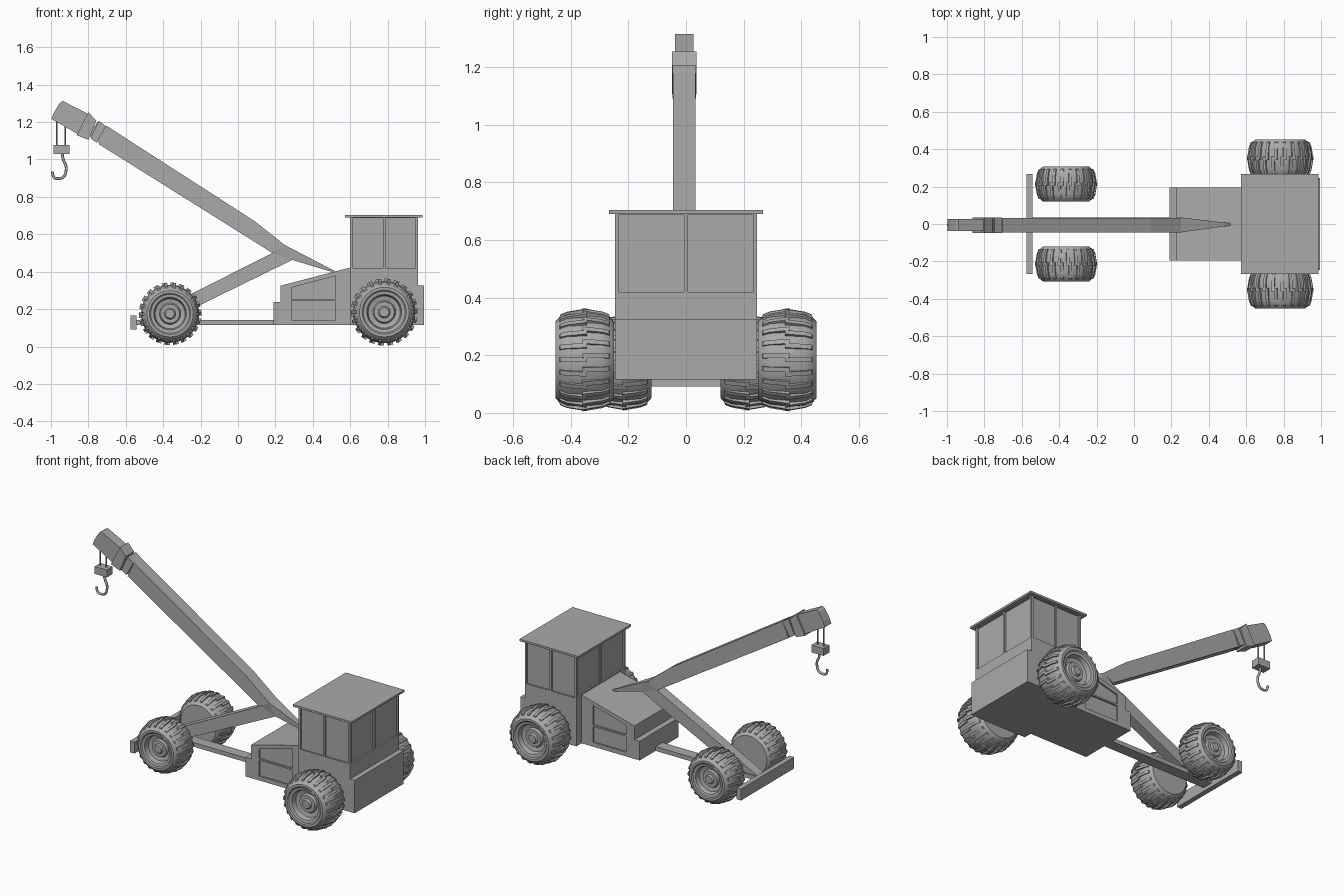
import bpy, bmesh, math

if "Cube" in bpy.data.objects:
    bpy.data.objects.remove(bpy.data.objects["Cube"])

grey = bpy.data.materials.new("plain_grey")
grey.diffuse_color = (0.4, 0.4, 0.4, 1)
grey.use_nodes = True
grey.node_tree.nodes["Principled BSDF"].inputs["Base Color"].default_value = grey.diffuse_color


def finish(bm, name, smooth=False):
    """Turn a bmesh into a named object."""
    bmesh.ops.recalc_face_normals(bm, faces=bm.faces)
    me = bpy.data.meshes.new(name)
    bm.to_mesh(me)
    bm.free()
    me.materials.append(grey)
    ob = bpy.data.objects.new(name, me)
    bpy.context.collection.objects.link(ob)
    if smooth:
        bpy.ops.object.select_all(action='DESELECT')
        ob.select_set(True)
        bpy.context.view_layer.objects.active = ob
        bpy.ops.object.shade_smooth_by_angle(angle=math.radians(30))
    return ob


def add_prism(bm, pts, y0, y1):
    """Extrude an (x, z) outline from y0 to y1."""
    a = [bm.verts.new((x, y0, z)) for x, z in pts]
    b = [bm.verts.new((x, y1, z)) for x, z in pts]
    n = len(pts)
    bm.faces.new(a)
    bm.faces.new(b[::-1])
    for i in range(n):
        j = (i + 1) % n
        bm.faces.new((a[i], b[i], b[j], a[j]))


def rect(x0, x1, z0, z1):
    return [(x0, z0), (x1, z0), (x1, z1), (x0, z1)]


def prism(name, pts, y0, y1):
    bm = bmesh.new()
    add_prism(bm, pts, y0, y1)
    return finish(bm, name)


def cut(target, name, parts):
    """Recess panels into a body."""
    bm = bmesh.new()
    for pts, y0, y1 in parts:
        add_prism(bm, pts, y0, y1)
    cutter = finish(bm, name)
    cutter.hide_render = True
    cutter.hide_set(True)
    cutter.display_type = 'WIRE'
    mod = target.modifiers.new("recess", 'BOOLEAN')
    mod.operation = 'DIFFERENCE'
    mod.solver = 'EXACT'
    mod.object = cutter


# Lower body, cab and roof
prism("rear_body", rect(0.60, 0.995, 0.115, 0.325), -0.247, 0.247)
cab = prism("cab", rect(0.60, 0.963, 0.30, 0.692), -0.247, 0.247)
prism("roof", rect(0.573, 0.987, 0.69, 0.703), -0.267, 0.267)

# Cab windows: two panes on each of the four sides
panes = []
for s in (-1, 1):
    for x0, x1 in ((0.614, 0.776), (0.788, 0.95)):
        y = sorted((s * 0.237, s * 0.27))
        panes.append((rect(x0, x1, 0.42, 0.686), *y))
    y = sorted((s * 0.007, s * 0.234))
    panes.append((rect(0.57, 0.61, 0.43, 0.686), *y))
    panes.append((rect(0.953, 1.0, 0.42, 0.686), *y))
cut(cab, "window_cutter", panes)

# Hood with stepped nose and recessed side panels
hood = prism("hood", [(0.19, 0.115), (0.61, 0.115), (0.61, 0.425), (0.227, 0.325),
                      (0.227, 0.237), (0.19, 0.237)], -0.195, 0.195)
panels = []
for s in (-1, 1):
    y = sorted((s * 0.185, s * 0.22))
    panels.append((rect(0.286, 0.52, 0.142, 0.242), *y))
    panels.append(([(0.286, 0.252), (0.52, 0.252), (0.52, 0.377), (0.286, 0.315)], *y))
cut(hood, "panel_cutter", panels)

# Front chassis beam and bumper
prism("chassis_beam", rect(-0.55, 0.20, 0.115, 0.142), -0.035, 0.035)
prism("front_bumper", rect(-0.575, -0.543, 0.092, 0.165), -0.267, 0.267)

# Boom, support strut, collars and tip
prism("support_strut", [(-0.55, 0.13), (-0.41, 0.12), (0.29, 0.463), (0.25, 0.535),
                        (0.184, 0.5)], -0.036, 0.028)
prism("boom", [(-0.746, 1.083), (0.184, 0.5), (0.25, 0.543), (0.088, 0.671),
               (-0.703, 1.18)], -0.045, 0.033)
prism("boom_inner", [(-0.80, 1.13), (-0.74, 1.09), (-0.69, 1.16), (-0.75, 1.20)], -0.038, 0.026)
prism("collar_inner", [(-0.79, 1.113), (-0.755, 1.09), (-0.705, 1.178), (-0.745, 1.207)],
      -0.047, 0.035)
prism("collar_outer", [(-0.863, 1.13), (-0.80, 1.105), (-0.757, 1.207), (-0.80, 1.253)],
      -0.048, 0.036)
prism("boom_tip", [(-0.998, 1.217), (-0.985, 1.25), (-0.952, 1.303), (-0.937, 1.313),
                   (-0.80, 1.243), (-0.85, 1.132)], -0.038, 0.026)

# Tapered rear brace running down to the hood
bm = bmesh.new()
hi = [bm.verts.new(v) for v in ((0.25, -0.045, 0.543), (0.25, 0.035, 0.543),
                                (0.29, 0.028, 0.463), (0.29, -0.036, 0.463),
                                (0.184, -0.036, 0.5), (0.184, 0.028, 0.5))]
lo = [bm.verts.new(v) for v in ((0.515, -0.008, 0.405), (0.515, 0.004, 0.405),
                                (0.515, 0.004, 0.395), (0.515, -0.008, 0.395))]
bmesh.ops.convex_hull(bm, input=hi + lo)
finish(bm, "rear_brace")

# Hook block, ropes and hook
prism("hook_block", rect(-0.986, -0.90, 1.03, 1.077), -0.035, 0.023)


def tube(name, pts, radius, kind='POLY'):
    cu = bpy.data.curves.new(name, 'CURVE')
    cu.dimensions = '3D'
    cu.bevel_depth = radius
    cu.bevel_resolution = 2
    cu.use_fill_caps = True
    cu.resolution_u = 6
    sp = cu.splines.new(kind)
    sp.points.add(len(pts) - 1)
    for p, (x, z) in zip(sp.points, pts):
        p.co = (x, -0.006, z, 1)
    if kind == 'NURBS':
        sp.use_endpoint_u = True
        sp.order_u = 3
    cu.materials.append(grey)
    bpy.context.collection.objects.link(bpy.data.objects.new(name, cu))


for i, (x, top) in enumerate(((-0.968, 1.21), (-0.924, 1.18))):
    tube(f"rope_{i + 1}", [(x, 1.07), (x, top)], 0.004)
tube("hook", [(-0.94, 1.04), (-0.938, 1.00), (-0.915, 0.965), (-0.925, 0.905),
              (-0.965, 0.895), (-0.99, 0.905), (-0.993, 0.935)], 0.0075, 'NURBS')


# Wheels: lathed tyre with dished hub, plus staggered tread bars
TYRE = [(0, 0), (0.74, 0), (0.83, 0.07), (0.90, 0.2), (0.93, 0.5), (0.90, 0.8),
        (0.83, 0.93), (0.74, 1), (0.66, 1), (0.62, 0.97), (0.56, 0.97), (0.52, 0.95),
        (0.48, 0.80), (0.34, 0.77), (0.30, 0.84), (0.18, 0.84), (0.14, 0.90), (0, 0.90)]
BAR = [(0.88, 0.46), (1.0, 0.46), (0.935, 0.80), (0.88, 0.92), (0.81, 0.93)]


def wheel(label, x, z, radius, y_in, y_out):
    width, seg, bars = y_out - y_in, 40, 22
    bm = bmesh.new()

    def point(r, t, a, off=0):
        c, s = math.cos(a), math.sin(a)
        return bm.verts.new((x + r * radius * c - off * s, y_in + t * width,
                             z + r * radius * s + off * c))
    rings = []
    for r, t in TYRE:
        rings.append([point(r, t, 0)] * seg if r == 0 else
                     [point(r, t, 2 * math.pi * k / seg) for k in range(seg)])
    for a, b in zip(rings, rings[1:]):
        for k in range(seg):
            quad = (a[k], a[(k + 1) % seg], b[(k + 1) % seg], b[k])
            bm.faces.new(tuple(dict.fromkeys(quad)))
    finish(bm, label + "_wheel", True)

    bm = bmesh.new()
    for half in (0, 1):
        for k in range(bars):
            a = 2 * math.pi * (k + 0.3 * half) / bars
            sides = [[point(r, 1 - t if half else t, a, o) for r, t in BAR]
                     for o in (-0.008, 0.008)]
            n = len(BAR)
            bm.faces.new(sides[0])
            bm.faces.new(sides[1][::-1])
            for i in range(n):
                j = (i + 1) % n
                bm.faces.new((sides[0][i], sides[1][i], sides[1][j], sides[0][j]))
    finish(bm, label + "_treads")


for s, side in ((-1, "near"), (1, "far")):
    wheel("front_" + side, -0.363, 0.175, 0.167, s * 0.12, s * 0.307)
    wheel("rear_" + side, 0.782, 0.184, 0.179, s * 0.25, s * 0.453)
